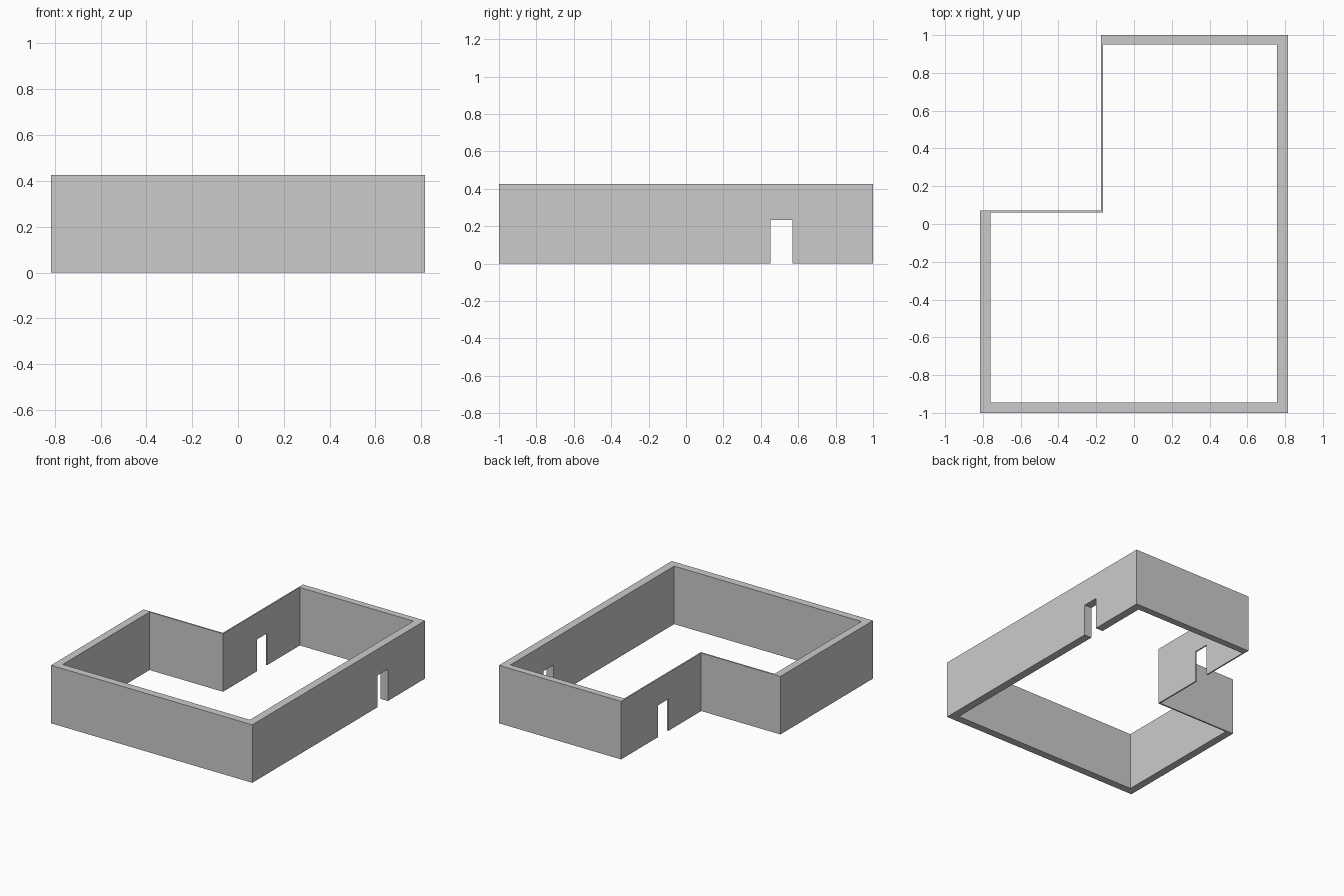
import bpy
import bmesh

if "Cube" in bpy.data.objects:
    bpy.data.objects.remove(bpy.data.objects["Cube"])

HEIGHT = 0.425
DOOR_Y = (0.452, 0.57)
DOOR_HEIGHT = 0.233

# L-shaped floor plan: outer and inner corners in matching order
OUTER = [(-0.816, -1), (0.816, -1), (0.816, 1), (-0.174, 1), (-0.174, 0.072), (-0.816, 0.072)]
INNER = [(-0.76, -0.944), (0.757, -0.944), (0.757, 0.95), (-0.164, 0.95), (-0.164, 0.061), (-0.76, 0.061)]


def make_object(name, bm):
    bmesh.ops.recalc_face_normals(bm, faces=bm.faces[:])
    mesh = bpy.data.meshes.new(name)
    bm.to_mesh(mesh)
    bm.free()
    obj = bpy.data.objects.new(name, mesh)
    bpy.context.collection.objects.link(obj)
    return obj


# Walls: a ring between the two outlines, extruded upwards
bm = bmesh.new()
outer = [bm.verts.new((x, y, 0)) for x, y in OUTER]
inner = [bm.verts.new((x, y, 0)) for x, y in INNER]
n = len(outer)
for i in range(n):
    j = (i + 1) % n
    bm.faces.new((outer[i], outer[j], inner[j], inner[i]))
ring = bmesh.ops.extrude_face_region(bm, geom=bm.faces[:], use_keep_orig=True)
top = [v for v in ring["geom"] if isinstance(v, bmesh.types.BMVert)]
bmesh.ops.translate(bm, verts=top, vec=(0, 0, HEIGHT))
walls = make_object("walls", bm)

# Doorways: one long box cuts both facing walls
bm = bmesh.new()
bmesh.ops.create_cube(bm, size=1)
bmesh.ops.scale(bm, verts=bm.verts, vec=(3, DOOR_Y[1] - DOOR_Y[0], 2 * DOOR_HEIGHT))
bmesh.ops.translate(bm, verts=bm.verts, vec=(0, sum(DOOR_Y) / 2, 0))
cutter = make_object("doorway_cutter", bm)
cutter.hide_render = True
cutter.display_type = 'WIRE'

cut = walls.modifiers.new("doorways", 'BOOLEAN')
cut.operation = 'DIFFERENCE'
cut.solver = 'EXACT'
cut.object = cutter
